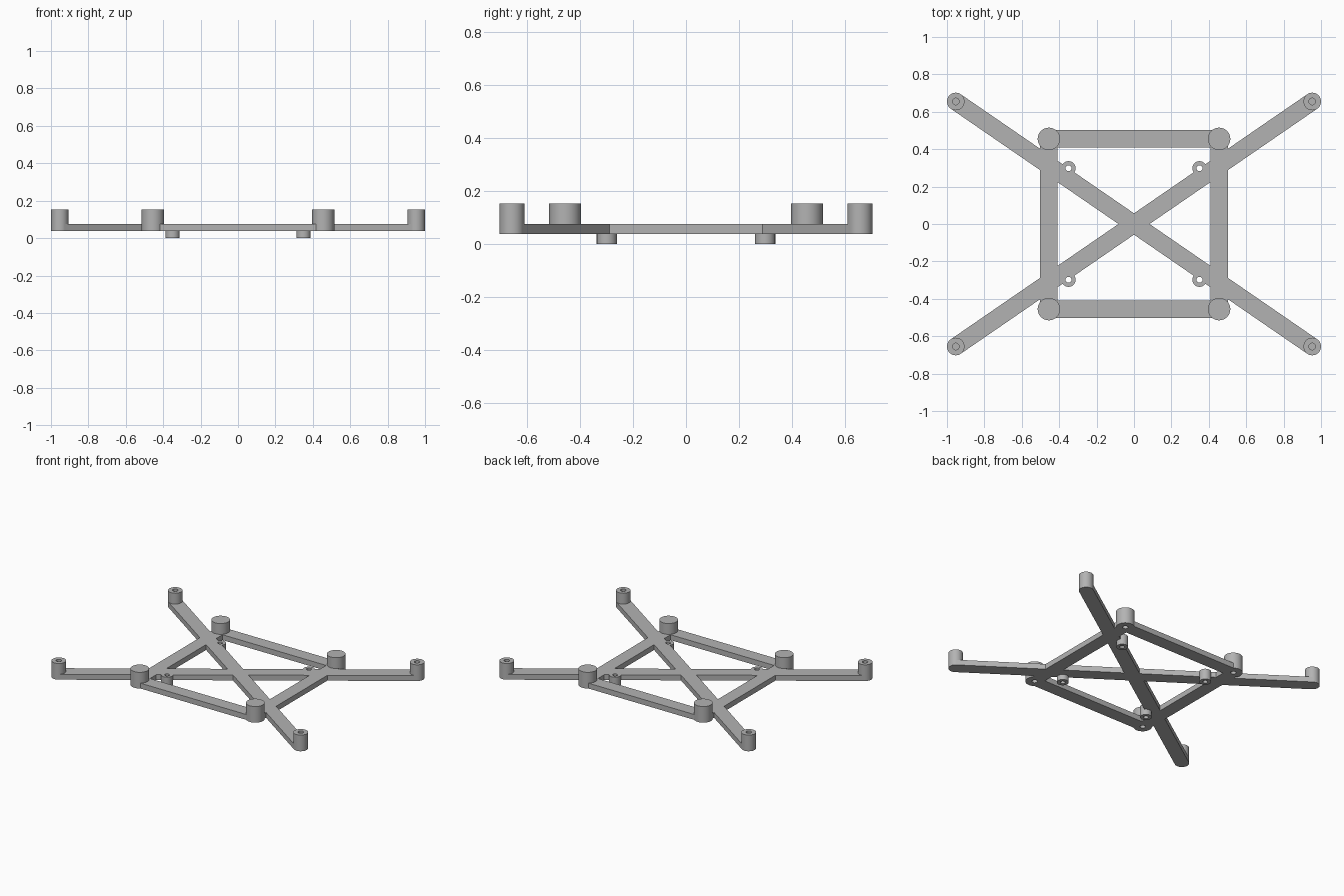
import bpy
from math import atan2, hypot, pi, radians

cube = bpy.data.objects.get("Cube")
if cube:
    bpy.data.objects.remove(cube, do_unlink=True)

grey = bpy.data.materials.new("light grey")
grey.use_nodes = True
colour = (0.45, 0.45, 0.45, 1)
grey.diffuse_color = colour
grey.node_tree.nodes["Principled BSDF"].inputs["Base Color"].default_value = colour

# Main dimensions
BASE, DECK, TOP = 0.038, 0.076, 0.153
WIDTH = 0.094
ARM_X, ARM_Y = 0.953, 0.655
RAIL = 0.455
PEG_X, PEG_Y = 0.35, 0.298
BORE = 0.018
SIDES = [(1, -1, "front_left"), (-1, -1, "front_right"),
         (1, 1, "back_left"), (-1, 1, "back_right")]


def bar(name, length, angle=0, x=0, y=0):
    bpy.ops.mesh.primitive_cube_add(size=1, location=(x, y, (BASE + DECK) / 2),
                                    rotation=(0, 0, angle))
    ob = bpy.context.object
    ob.name = name
    ob.scale = (length, WIDTH, DECK - BASE)
    bpy.ops.object.transform_apply(location=False, rotation=False, scale=True)
    ob.data.materials.append(grey)
    return ob


def cylinder(name, x, y, radius, low, high):
    bpy.ops.mesh.primitive_cylinder_add(vertices=40, radius=radius, depth=high - low,
                                        location=(x, y, (low + high) / 2))
    ob = bpy.context.object
    ob.name = name
    ob.data.materials.append(grey)
    return ob


def combine(target, tool, operation):
    mod = target.modifiers.new("combine", "BOOLEAN")
    mod.operation = operation
    mod.solver = "EXACT"
    mod.object = tool
    bpy.context.view_layer.objects.active = target
    bpy.ops.object.modifier_apply(modifier=mod.name)


def discard(ob):
    bpy.data.objects.remove(ob, do_unlink=True)


def smooth(ob):
    bpy.ops.object.select_all(action="DESELECT")
    ob.select_set(True)
    bpy.context.view_layer.objects.active = ob
    bpy.ops.object.shade_smooth_by_angle(angle=radians(30))


# Crossed arms, square rails and mounting pegs joined into one frame
span = 2 * hypot(ARM_X, ARM_Y)
slope = atan2(ARM_Y, ARM_X)
frame = bar("frame", span, slope)
pieces = [bar("arm", span, -slope)]
for s in (1, -1):
    pieces.append(bar("cross_rail", 2 * RAIL, 0, 0, s * RAIL))
    pieces.append(bar("side_rail", 2 * RAIL, pi / 2, s * RAIL, 0))
for sx, sy, side in SIDES:
    pieces.append(cylinder("peg", sx * PEG_X, sy * PEG_Y, 0.038, 0, DECK))
for piece in pieces:
    combine(frame, piece, "UNION")
    discard(piece)

for sx, sy, side in SIDES:
    # Through hole in each mounting peg
    hole = cylinder("peg_hole", sx * PEG_X, sy * PEG_Y, 0.016, -0.1, 0.2)
    combine(frame, hole, "DIFFERENCE")
    discard(hole)

    # Arm end post, bored from the top
    post = cylinder("arm_post_" + side, sx * ARM_X, sy * ARM_Y, WIDTH / 2, BASE, TOP)
    hole = cylinder("post_hole", sx * ARM_X, sy * ARM_Y, BORE, DECK, 0.2)
    combine(post, hole, "DIFFERENCE")
    discard(hole)
    smooth(post)

    # Rail corner post, bored from below
    post = cylinder("rail_post_" + side, sx * RAIL, sy * RAIL, 0.06, BASE, TOP)
    hole = cylinder("post_hole", sx * RAIL, sy * RAIL, BORE, -0.1, 0.125)
    combine(post, hole, "DIFFERENCE")
    combine(frame, hole, "DIFFERENCE")
    discard(hole)
    smooth(post)

smooth(frame)
